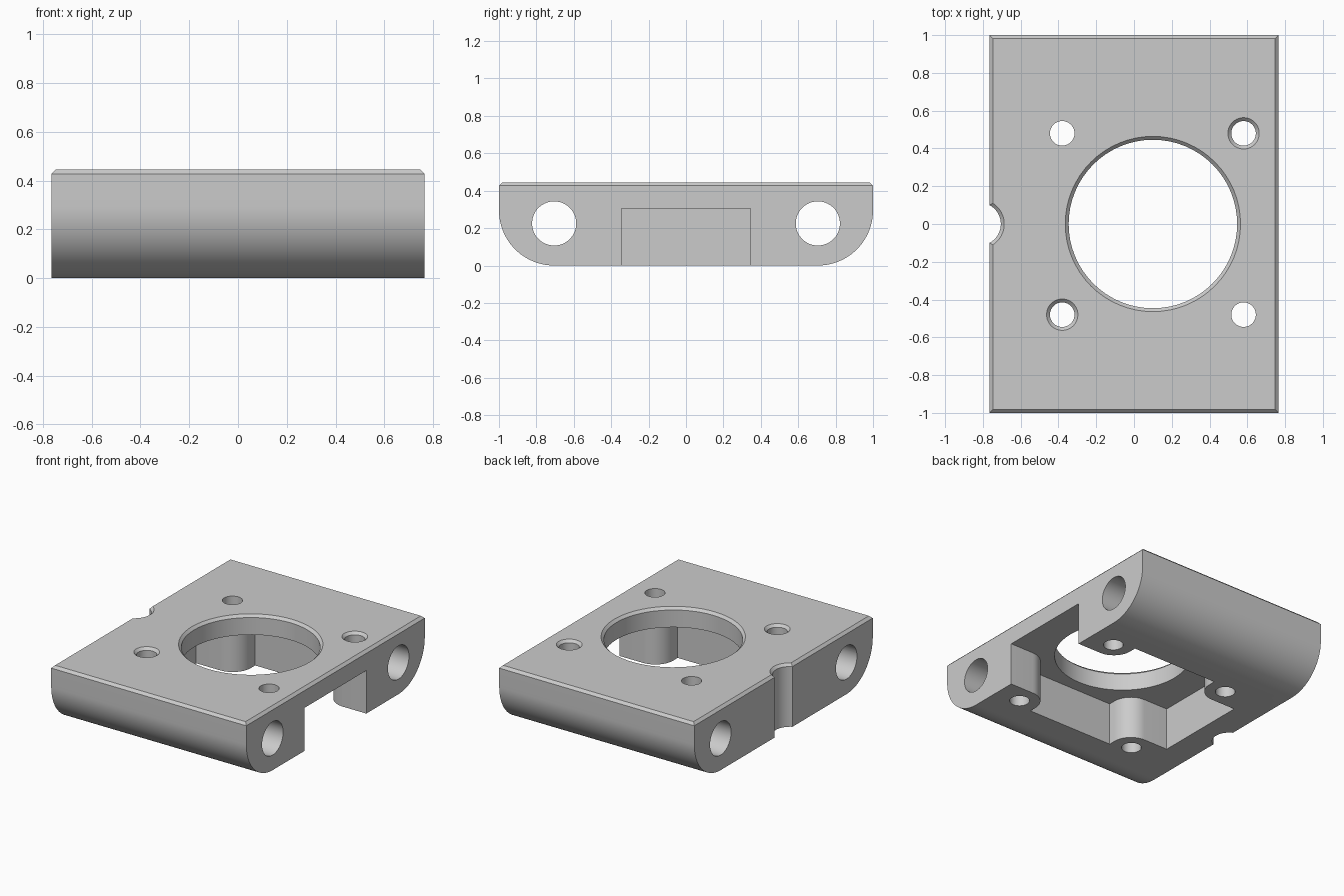
import bpy, bmesh
from math import pi, sin, cos
from mathutils import Matrix, Vector

cube = bpy.data.objects.get("Cube")
if cube:
    bpy.data.objects.remove(cube, do_unlink=True)

WIDTH, HEIGHT, CHAMFER = 0.765, 0.445, 0.018
POCKET_TOP = 0.305

grey = bpy.data.materials.new("light_grey")
grey.use_nodes = True
colour = (0.6, 0.6, 0.6, 1)
grey.diffuse_color = colour
grey.node_tree.nodes["Principled BSDF"].inputs["Base Color"].default_value = colour


def finish(name, bm):
    bmesh.ops.recalc_face_normals(bm, faces=bm.faces)
    mesh = bpy.data.meshes.new(name)
    bm.to_mesh(mesh)
    bm.free()
    mesh.materials.append(grey)
    obj = bpy.data.objects.new(name, mesh)
    bpy.context.collection.objects.link(obj)
    return obj


def extrude(points, offset):
    """Solid from a closed outline pushed along an offset."""
    bm = bmesh.new()
    face = bm.faces.new([bm.verts.new(p) for p in points])
    made = bmesh.ops.extrude_face_region(bm, geom=[face], use_keep_orig=True)
    verts = [v for v in made["geom"] if isinstance(v, bmesh.types.BMVert)]
    bmesh.ops.translate(bm, verts=verts, vec=offset)
    return bm


def arc(cx, cy, r, start, end, steps):
    angles = [start + (end - start) * i / steps for i in range(steps + 1)]
    return [(cx + r * cos(a), cy + r * sin(a)) for a in angles]


def cylinder(name, r1, r2, depth, centre, along_x=False):
    bm = bmesh.new()
    turn = Matrix.Rotation(pi / 2, 4, "Y") if along_x else Matrix()
    bmesh.ops.create_cone(bm, cap_ends=True, segments=64, radius1=r1, radius2=r2,
                          depth=depth, matrix=Matrix.Translation(centre) @ turn)
    return finish(name, bm)


# Block with rounded lower edges and a chamfered top rim
round_r = 0.295
right = arc(1 - round_r, round_r, round_r, -pi / 2, 0, 24) + [(1, HEIGHT)]
section = right + [(-y, z) for y, z in reversed(right)]
bm = extrude([(-WIDTH, y, z) for y, z in section], Vector((2 * WIDTH, 0, 0)))
rim = [e for e in bm.edges if all(v.co.z > HEIGHT - 0.001 for v in e.verts)]
bmesh.ops.recalc_face_normals(bm, faces=bm.faces)
bmesh.ops.bevel(bm, geom=rim, offset=CHAMFER, segments=1, affect="EDGES")
block = finish("mount_block", bm)

# Underside pocket, open at +x, leaving a rounded boss around each screw hole
screw_xs, screw_y, boss_r = (-0.38, 0.58), 0.48, 0.14
inner_y, wall_y, back_x = screw_y - boss_r + 0.005, 0.535, -0.57
cy = inner_y + boss_r
half = [(0.9, inner_y)]
half += arc(screw_xs[1], cy, boss_r, 1.5 * pi, pi, 12)
half += [(screw_xs[1] - boss_r, wall_y), (screw_xs[0] + boss_r, wall_y)]
half += arc(screw_xs[0], cy, boss_r, 2 * pi, 1.5 * pi, 12)
half += [(back_x, inner_y)]
outline = half + [(x, -y) for x, y in reversed(half)]
cutters = [finish("pocket_cutter", extrude([(x, y, -0.1) for x, y in outline],
                                           Vector((0, 0, POCKET_TOP + 0.1))))]


def bore(name, x, y, r, rim=0):
    """Upright through hole, with an optional countersunk rim."""
    cutters.append(cylinder(name, r, r, 1, (x, y, 0.25)))
    if rim:
        # The cone runs past the top so the cut stays clean
        cutters.append(cylinder(name + "_rim", r, r + 2 * rim, 2 * rim, (x, y, HEIGHT)))


# Central opening, edge notch, screw holes and lengthwise rod holes
bore("centre_cutter", 0.1, 0, 0.446, CHAMFER)
bore("notch_cutter", -0.818, 0, 0.113, CHAMFER)
for i, x in enumerate(screw_xs):
    for side in (-1, 1):
        sunk = (i == 0) == (side < 0)
        bore("screw_cutter", x, side * screw_y, 0.065, CHAMFER if sunk else 0)
for side in (-1, 1):
    cutters.append(cylinder("rod_cutter", 0.118, 0.118, 2, (0, side * 0.705, 0.225), True))

# Cut everything, then drop the cutters
bpy.ops.object.select_all(action="DESELECT")
bpy.context.view_layer.objects.active = block
block.select_set(True)
for cutter in cutters:
    cutter.hide_render = True
    cut = block.modifiers.new("cut", "BOOLEAN")
    cut.operation, cut.solver, cut.object = "DIFFERENCE", "EXACT", cutter
    bpy.ops.object.modifier_apply(modifier=cut.name)
    bpy.data.objects.remove(cutter, do_unlink=True)
bpy.ops.object.shade_smooth_by_angle(angle=pi / 7)
